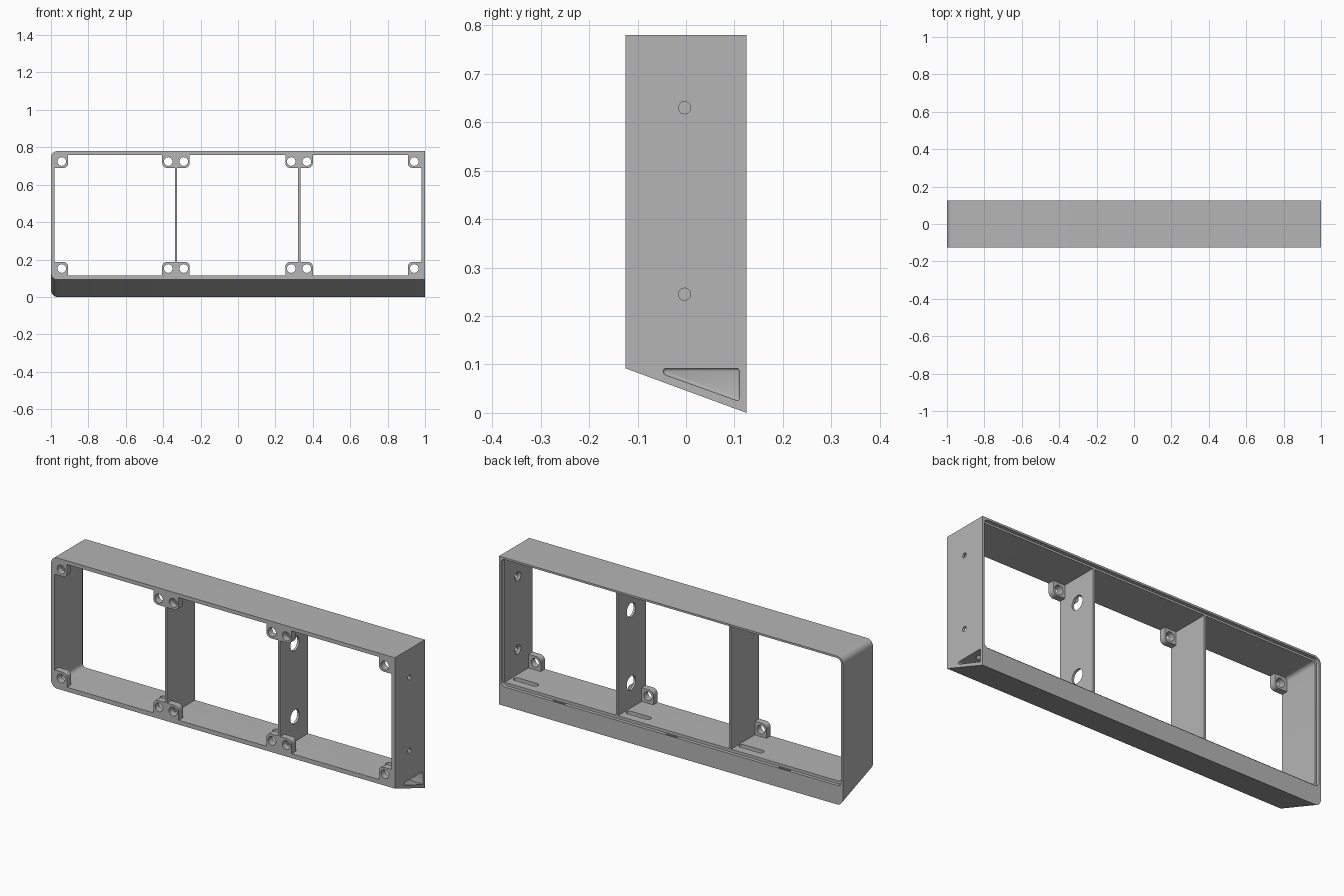
import bpy, bmesh, math
from mathutils import Matrix, Vector

if "Cube" in bpy.data.objects:
    bpy.data.objects.remove(bpy.data.objects["Cube"])

GREY = (0.46, 0.46, 0.46, 1)
mat = bpy.data.materials.new("plain grey")
mat.use_nodes = True
mat.diffuse_color = GREY
mat.node_tree.nodes["Principled BSDF"].inputs["Base Color"].default_value = GREY

FRONT, BACK = -0.125, 0.125
TOP, FLOOR, CEIL = 0.78, 0.115, 0.76
WALL = 0.98
STEP = 0.107          # depth where the rear recess starts


def finish(bm, name):
    bmesh.ops.recalc_face_normals(bm, faces=bm.faces)
    me = bpy.data.meshes.new(name)
    bm.to_mesh(me)
    bm.free()
    ob = bpy.data.objects.new(name, me)
    bpy.context.collection.objects.link(ob)
    me.materials.append(mat)
    return ob


def round_edges(bm, rule, radius, segments=6):
    """Bevel the edges whose direction and midpoint satisfy the rule."""
    picked = []
    for e in bm.edges:
        a, b = e.verts[0].co, e.verts[1].co
        if rule((b - a).normalized(), (a + b) / 2):
            picked.append(e)
    bmesh.ops.bevel(bm, geom=picked, offset=radius, segments=segments,
                    profile=0.5, affect='EDGES', clamp_overlap=True)


def box(name, lo, hi, rule=None, radius=0.02):
    bm = bmesh.new()
    lo, hi = Vector(lo), Vector(hi)
    size = Matrix.Diagonal((*(hi - lo), 1))
    bmesh.ops.create_cube(bm, size=1, matrix=Matrix.Translation((lo + hi) / 2) @ size)
    if rule:
        round_edges(bm, rule, radius)
    return finish(bm, name)


def prism(name, profile, x0, x1, rule, radius, segments):
    """Extrude a (y, z) profile along x."""
    bm = bmesh.new()
    face = bm.faces.new([bm.verts.new((x0, y, z)) for y, z in profile])
    new = bmesh.ops.extrude_face_region(bm, geom=[face])["geom"]
    bmesh.ops.translate(bm, vec=(x1 - x0, 0, 0),
                        verts=[v for v in new if isinstance(v, bmesh.types.BMVert)])
    bmesh.ops.recalc_face_normals(bm, faces=bm.faces)
    round_edges(bm, rule, radius, segments)
    return finish(bm, name)


def cone(name, centre, axis, r1, r2, depth):
    bm = bmesh.new()
    turn = Vector((0, 0, 1)).rotation_difference(Vector(axis)).to_matrix().to_4x4()
    bmesh.ops.create_cone(bm, cap_ends=True, segments=32, radius1=r1, radius2=r2,
                          depth=depth, matrix=Matrix.Translation(centre) @ turn)
    return finish(bm, name)


def cut(target, cutters):
    for c in cutters:
        c.hide_render = True
        m = target.modifiers.new("cut", 'BOOLEAN')
        m.operation, m.solver, m.object = 'DIFFERENCE', 'EXACT', c
        bpy.context.view_layer.objects.active = target
        bpy.ops.object.modifier_apply(modifier=m.name)
        bpy.data.objects.remove(c)


def along_y(d):
    return abs(d.y) > 0.9


def smooth(ob):
    bpy.ops.object.select_all(action='DESELECT')
    ob.select_set(True)
    bpy.context.view_layer.objects.active = ob
    bpy.ops.object.shade_smooth_by_angle(angle=math.radians(30))


# Outer frame: wedge-bottomed block, rounded at one end only
frame = prism("frame", [(FRONT, 0.092), (BACK, 0), (BACK, TOP), (FRONT, TOP)], -1, 1,
              lambda d, m: along_y(d) and m.x < 0, 0.035, 8)

# Main opening and the stepped recess around its rear edge
cutters = [
    box("opening", (-WALL, -0.3, FLOOR), (WALL, 0.3, CEIL),
        lambda d, m: along_y(d) and m.x < 0, 0.02),
    box("recess", (-0.99, STEP, 0.1), (0.99, 0.3, 0.77),
        lambda d, m: along_y(d), 0.025),
]

# Wire channel running in from the square end
channel = [(-0.047, 0.092), (-0.047, 0.08), (0.11, 0.024), (0.11, 0.092)]
cutters.append(prism("channel", channel, -0.5, 1.1, lambda d, m: True, 0.01, 3))

# Floor slots into the channel, and clip notches in the recess
for i in (-1, 0, 1):
    sx = i * 0.656 + 0.243
    cutters.append(box("slot", (sx - 0.07, 0.03, 0.08), (sx + 0.07, 0.062, 0.13),
                       lambda d, m: abs(d.z) > 0.9, 0.0155))
    cx = i * 0.656
    for z in (0.1, 0.77):
        cutters.append(box("notch", (cx - 0.035, 0.111, z - 0.006),
                           (cx + 0.035, 0.12, z + 0.006)))

# Countersunk screw holes through the square end
for z in (0.245, 0.63):
    cutters.append(cone("screw", (1, -0.003, z), (1, 0, 0), 0.0125, 0.0125, 0.1))
    cutters.append(cone("sink", (0.984, -0.003, z), (1, 0, 0), 0.027, 0.0125, 0.012))
cut(frame, cutters)
smooth(frame)

# Dividers between the bays, one with cable holes
for name, x, holes in (("left_divider", 0.327, True), ("right_divider", -0.331, False)):
    divider = box(name, (x - 0.006, FRONT, FLOOR), (x + 0.006, STEP, CEIL))
    if holes:
        cut(divider, [cone("hole", (x, -0.003, z), (1, 0, 0), 0.037, 0.037, 0.1)
                      for z in (0.245, 0.63)])
    smooth(divider)

# Mounting tabs at the front: (name, x range, hole positions)
TABS = [
    ("right_tab", -WALL, -0.908, [-0.942]),
    ("right_double_tab", -0.405, -0.258, [-0.373, -0.29]),
    ("left_double_tab", 0.253, 0.4, [0.285, 0.368]),
    ("left_tab", 0.908, WALL, [0.942]),
]
for name, x0, x1, holes in TABS:
    for level, z0, z1, hz in (("lower", FLOOR, 0.187, 0.152), ("upper", 0.69, CEIL, 0.724)):
        def free_corner(d, m):
            inward = abs(m.z - 0.4375) < 0.28
            return along_y(d) and inward and abs(m.x) < 0.97
        tab = box(level + "_" + name, (x0, FRONT, z0), (x1, FRONT + 0.035, z1),
                  free_corner, 0.025)
        cut(tab, [cone("hole", (hx, FRONT, hz), (0, 1, 0), 0.023, 0.023, 0.2)
                  for hx in holes])
        smooth(tab)
